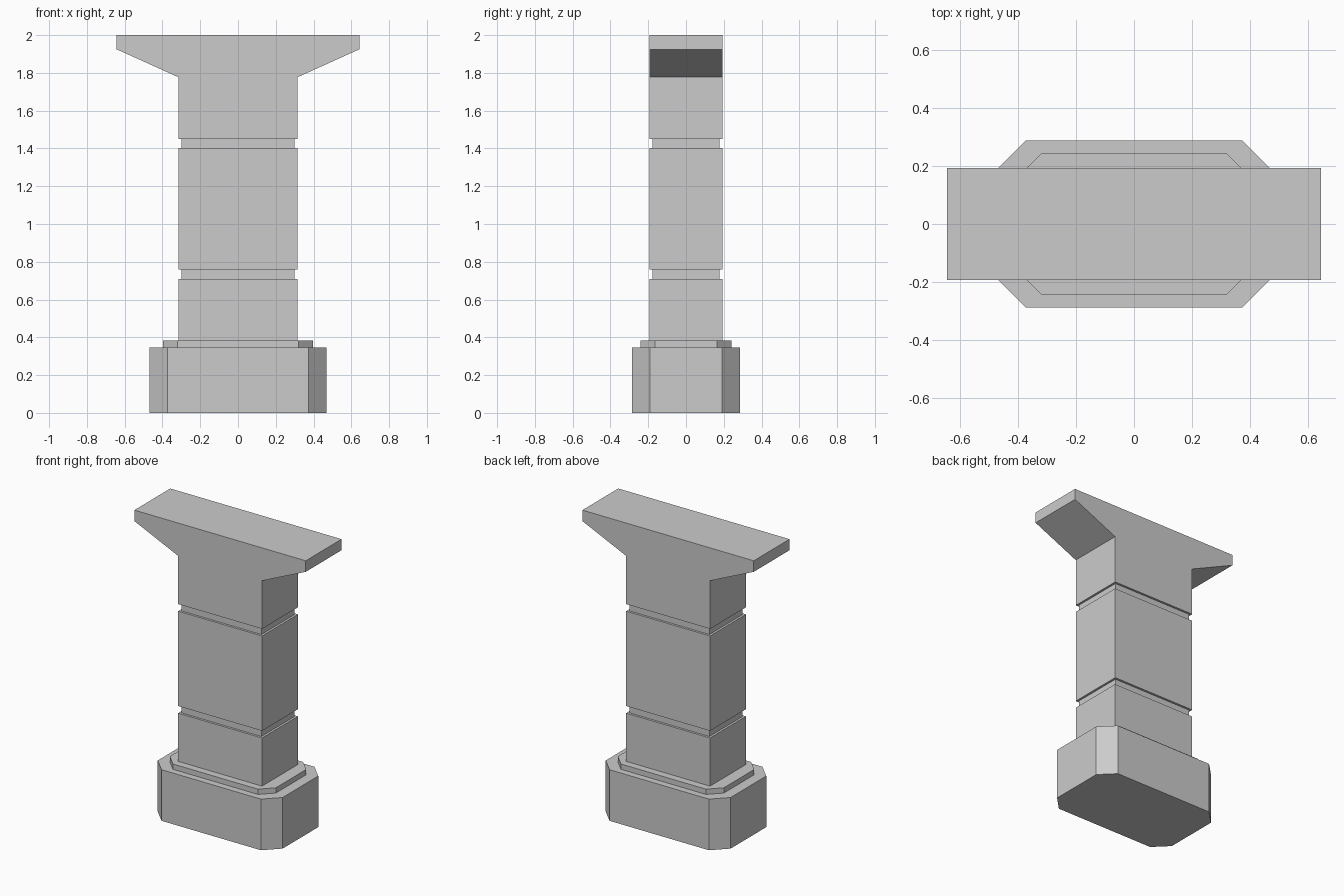
import bpy
import bmesh
import math

if "Cube" in bpy.data.objects:
    bpy.data.objects.remove(bpy.data.objects["Cube"])


def ring(hx, hy, z, c=0.0):
    """Rectangle of half sizes hx, hy, with corners cut by c when c > 0."""
    if c == 0:
        pts = [(hx, -hy), (hx, hy), (-hx, hy), (-hx, -hy)]
    else:
        pts = [(hx - c, -hy), (hx, c - hy), (hx, hy - c), (hx - c, hy),
               (c - hx, hy), (-hx, hy - c), (-hx, c - hy), (c - hx, -hy)]
    return [(x, y, z) for x, y in pts]


def loft(name, rings):
    """Closed, flat-shaded solid skinned through a stack of matching rings."""
    bm = bmesh.new()
    loops = [[bm.verts.new(p) for p in r] for r in rings]
    n = len(loops[0])
    for a, b in zip(loops, loops[1:]):
        for i in range(n):
            j = (i + 1) % n
            bm.faces.new((a[i], a[j], b[j], b[i]))
    bm.faces.new(loops[0][::-1])
    bm.faces.new(loops[-1])
    # Merge coplanar faces so the head has clean, flat sides
    bmesh.ops.dissolve_limit(bm, angle_limit=math.radians(1),
                             verts=bm.verts[:], edges=bm.edges[:])
    bmesh.ops.recalc_face_normals(bm, faces=bm.faces[:])
    mesh = bpy.data.meshes.new(name)
    bm.to_mesh(mesh)
    bm.free()
    obj = bpy.data.objects.new(name, mesh)
    bpy.context.collection.objects.link(obj)
    return obj


# Pedestal: chamfered block with a smaller chamfered step on top
loft("pedestal", [
    ring(0.469, 0.287, 0.0, 0.096),
    ring(0.469, 0.287, 0.347, 0.096),
    ring(0.398, 0.242, 0.347, 0.079),
    ring(0.398, 0.242, 0.383, 0.079),
])

# Pier: rectangular shaft with two grooves, flaring into a wide head
HX, HY, INSET = 0.315, 0.192, 0.015
pier = [ring(HX, HY, 0.383)]
for low, high in [(0.71, 0.758), (1.402, 1.45)]:
    pier += [ring(HX, HY, low),
             ring(HX - INSET, HY - INSET, low),
             ring(HX - INSET, HY - INSET, high),
             ring(HX, HY, high)]
pier += [ring(HX, HY, 1.777), ring(0.643, HY, 1.925), ring(0.643, HY, 2.0)]
loft("pier", pier)
